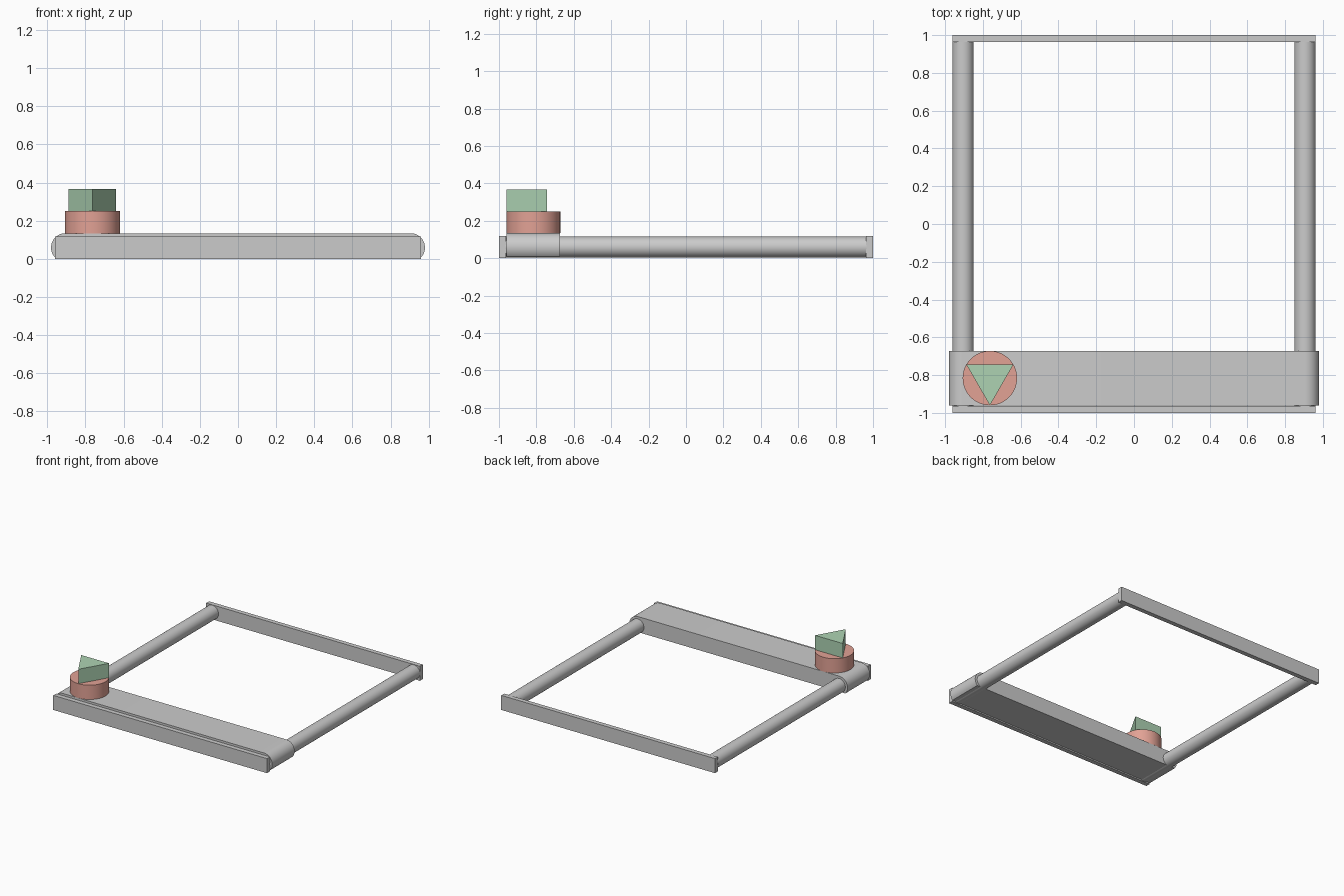
import bpy, bmesh, math

if "Cube" in bpy.data.objects:
    bpy.data.objects.remove(bpy.data.objects["Cube"])


def material(name, color):
    m = bpy.data.materials.new(name)
    m.diffuse_color = color
    m.use_nodes = True
    m.node_tree.nodes["Principled BSDF"].inputs["Base Color"].default_value = m.diffuse_color
    return m


def prism(name, pts, axis, start, end, mat=None, smooth=False):
    """Extrude a closed 2D outline along y (points are x,z) or z (points are x,y)."""
    def place(p, t):
        return (p[0], t, p[1]) if axis == 'y' else (p[0], p[1], t)
    bm = bmesh.new()
    a = [bm.verts.new(place(p, start)) for p in pts]
    b = [bm.verts.new(place(p, end)) for p in pts]
    bm.faces.new(a)
    bm.faces.new(b)
    n = len(pts)
    for i in range(n):
        bm.faces.new((a[i], a[(i + 1) % n], b[(i + 1) % n], b[i]))
    bmesh.ops.recalc_face_normals(bm, faces=bm.faces)
    me = bpy.data.meshes.new(name)
    bm.to_mesh(me)
    bm.free()
    ob = bpy.data.objects.new(name, me)
    bpy.context.collection.objects.link(ob)
    if mat:
        me.materials.append(mat)
    if smooth:
        bpy.ops.object.select_all(action='DESELECT')
        ob.select_set(True)
        bpy.context.view_layer.objects.active = ob
        bpy.ops.object.shade_smooth_by_angle(angle=math.radians(30))
    return ob


def arc(cx, cy, r, a0, a1, n):
    return [(cx + r * math.cos(math.radians(a0 + (a1 - a0) * i / n)),
             cy + r * math.sin(math.radians(a0 + (a1 - a0) * i / n))) for i in range(n + 1)]


red = material("red_paint", (0.76, 0.36, 0.30, 1))
green = material("green_paint", (0.42, 0.65, 0.45, 1))
AXLE_X, AXLE_Z = 0.905, 0.059

# Side rails
rail = [(-0.96, 0), (0.96, 0), (0.96, 0.118), (-0.96, 0.118)]
prism("front_rail", rail, 'y', -1.0, -0.963)
prism("back_rail", rail, 'y', 0.963, 1.0)

# End rollers
for side, name in ((-1, "left_roller"), (1, "right_roller")):
    prism(name, arc(side * AXLE_X, AXLE_Z, 0.056, 0, 360, 48)[:-1],
          'y', -0.964, 0.964, smooth=True)

# Belt segment wrapped over both rollers, flat underneath
low = math.degrees(math.asin((0.008 - AXLE_Z) / 0.075))
right = arc(AXLE_X, AXLE_Z, 0.075, low, 90, 20)
left = [(-x, z) for x, z in reversed(right)]
prism("belt_segment", right + left, 'y', -0.96, -0.673, smooth=True)

# Cargo: round block with a triangular block on top
CX, CY = -0.763, -0.816
prism("round_block", arc(CX, CY, 0.144, 0, 360, 48)[:-1], 'z', 0.134, 0.25, red, True)
prism("triangle_block", arc(CX, CY, 0.144, -90, 270, 3)[:-1], 'z', 0.25, 0.367, green)
